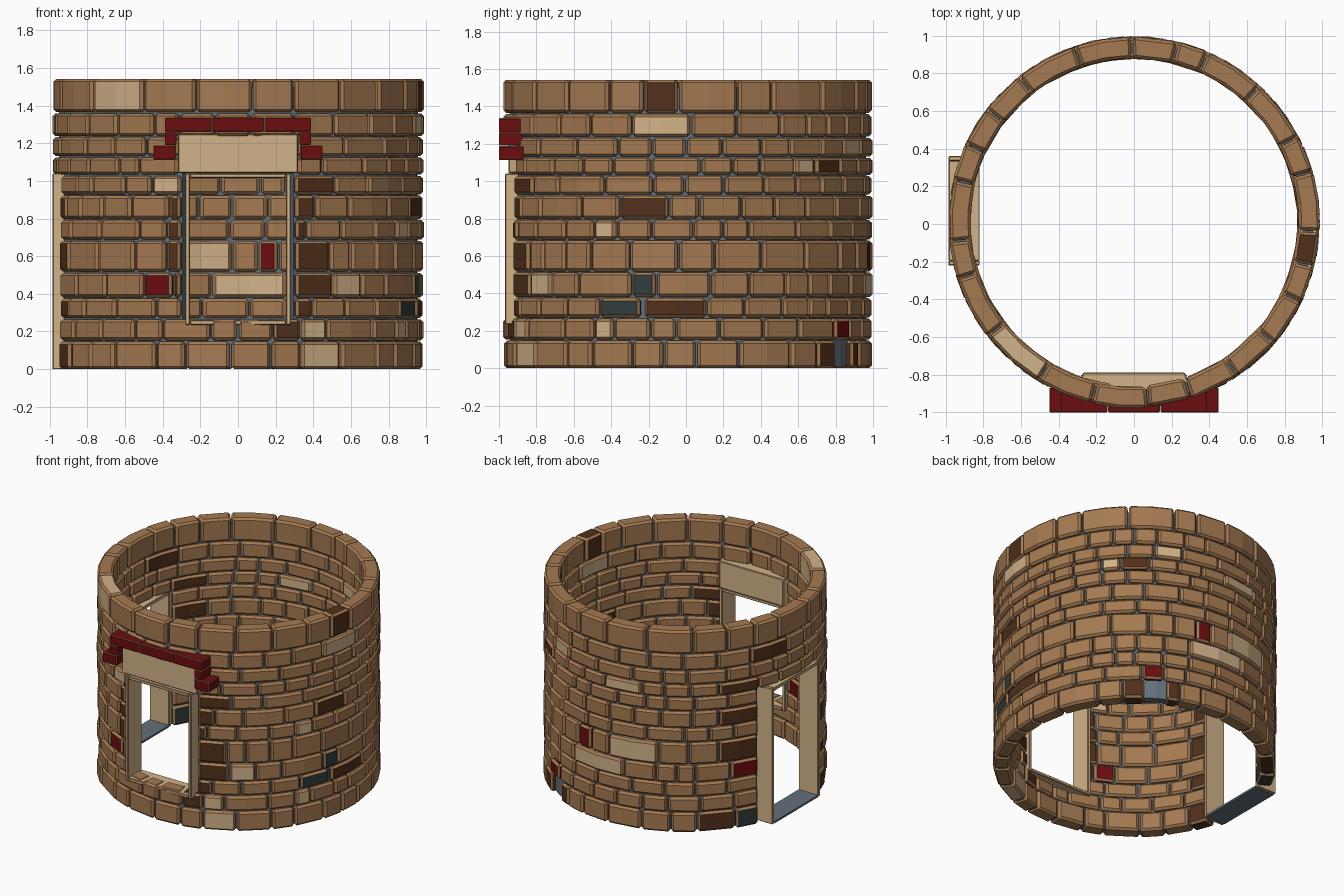
import bpy, bmesh, math, random
from mathutils import Vector

random.seed(7)
cube = bpy.data.objects.get("Cube")
if cube:
    bpy.data.objects.remove(cube, do_unlink=True)


def material(name, color):
    m = bpy.data.materials.new(name)
    m.use_nodes = True
    m.diffuse_color = (*color, 1)
    m.node_tree.nodes["Principled BSDF"].inputs["Base Color"].default_value = (*color, 1)
    return m


materials = [
    material("brown brick", (.376, .195, .084)),
    material("cream stone", (.64, .45, .25)),
    material("dark brown brick", (.085, .03, .011)),
    material("dark red brick", (.15, .004, .005)),
    material("slate brick", (.032, .048, .048)),
    material("grey mortar", (.127, .162, .195)),
]
BROWN, CREAM, DARK, RED, SLATE, MORTAR = range(len(materials))
GAP = None

CENTER_Y = .01
INNER, OUTER = .875, .987
DOOR = (246.5, 285.5)
START = DOOR[1] - 360


def finish(name, bm, bevel=0):
    """Chamfer the sharp edges and turn the bmesh into an object."""
    bmesh.ops.recalc_face_normals(bm, faces=bm.faces)
    if bevel:
        sharp = [e for e in bm.edges if e.calc_face_angle(0) > math.radians(40)]
        bmesh.ops.bevel(bm, geom=sharp, offset=bevel, segments=1,
                        affect='EDGES', clamp_overlap=True)
    mesh = bpy.data.meshes.new(name)
    bm.to_mesh(mesh)
    bm.free()
    for m in materials:
        mesh.materials.append(m)
    obj = bpy.data.objects.new(name, mesh)
    bpy.context.collection.objects.link(obj)
    return obj


def arc_block(bm, a, b, z0, z1, r0, r1, mat):
    """Curved block between two angles, measured from the front towards +x."""
    steps = max(1, round((b - a) / 11))
    rings = []
    for i in range(steps + 1):
        t = math.radians(a + (b - a) * i / steps)
        rings.append([bm.verts.new((r * math.sin(t), CENTER_Y - r * math.cos(t), z))
                      for r, z in ((r0, z0), (r1, z0), (r1, z1), (r0, z1))])
    faces = [bm.faces.new(rings[0]), bm.faces.new(rings[-1][::-1])]
    for p, q in zip(rings, rings[1:]):
        for k in range(4):
            n = (k + 1) % 4
            faces.append(bm.faces.new((p[k], q[k], q[n], p[n])))
    for f in faces:
        f.material_index = mat


def box(bm, lo, hi, mat):
    lo, hi = Vector(lo), Vector(hi)
    verts = bmesh.ops.create_cube(bm, size=1)["verts"]
    for v in verts:
        v.co = (lo + hi) / 2 + v.co * (hi - lo)
    for f in {f for v in verts for f in v.link_faces}:
        f.material_index = mat


# Course heights, bottom to top
levels = [0, .15, .268, .378, .515, .685, .795, .925, 1.03, 1.128, 1.235, 1.362, 1.545]

# Bricks with their own colour, course by course: start angle, end angle, colour
special = {
    0: [(START, -65, DARK), (20, 34, CREAM), (135, 144, DARK), (145, 153, GAP),
        (153, 159, DARK), (220, 236, DARK), (236, 246.5, SLATE)],
    1: [(11, 20, DARK), (20, 29, CREAM), (59, 66, CREAM), (143, 152, RED)],
    2: [(START, -66, DARK), (18, 24, DARK), (61, 75, SLATE), (76, 96, DARK)],
    3: [(-31, -21, RED), (-21, -18, DARK), (18, 31, DARK), (31, 42, CREAM),
        (72, 80, SLATE), (163, 189, CREAM), (234, 246.5, RED)],
    4: [(START, -66, DARK), (-23, -18, DARK), (18, 30, DARK), (166, 173, RED),
        (182, 204, CREAM), (229, 246.5, DARK)],
    5: [(-23, -18, DARK), (18, 22, DARK), (59, 67, CREAM)],
    6: [(START, -68, DARK), (-22, -18, DARK), (18, 25, DARK), (68, 84, DARK),
        (229, 246.5, DARK)],
    7: [(-28, -18, CREAM), (18, 32, DARK)],
    8: [(126, 134, CREAM), (134, 146, DARK), (180, 197, CREAM), (229, 247, DARK)],
    9: [(148, 160, CREAM)],
    10: [(72, 91, CREAM), (243, 262, DARK)],
    11: [(-52, -31, CREAM), (76, 87, DARK)],
}


def fill(a, b, mean):
    """Split a free stretch into brown bricks of uneven length."""
    n = max(1, round((b - a) / mean))
    weights = [random.uniform(.65, 1.35) for _ in range(n)]
    scale = (b - a) / sum(weights)
    for w in weights:
        yield a, a + w * scale, BROWN
        a += w * scale


# Brick courses
for row, (z0, z1) in enumerate(zip(levels, levels[1:])):
    fixed = list(special[row])
    start = START
    if row < 8:
        fixed.append((*DOOR, GAP))
    else:
        start += random.uniform(0, 9)
    if 2 <= row < 8:
        fixed.append((-18, 18, GAP))
    elif row in (8, 9):
        fixed.append((-19, 19, GAP))
    bricks, cursor = [], start
    mean = 15 if row == 11 else 12.5
    for a, b, mat in sorted(fixed, key=lambda s: s[0]):
        if a - cursor > 2:
            bricks += fill(cursor, a, mean)
        bricks.append((a, b, mat))
        cursor = b
    if start + 360 - cursor > 2:
        bricks += fill(cursor, start + 360, mean)
    bm = bmesh.new()
    for a, b, mat in bricks:
        if mat is not GAP:
            push = random.uniform(-.006, .003)
            arc_block(bm, a + .3, b - .3, z0 + .003 * (row > 0), z1 - .003,
                      INNER + push, OUTER + push, mat)
    finish(f"brick_course_{row + 1}", bm, .015)

# Mortar core, left open at the door and window
bm = bmesh.new()
for a, b, z0, z1 in ((START, -18, .01, 1.04), (18, DOOR[0], .01, 1.04),
                     (-18, 18, .01, .24), (START, START + 360, 1.04, 1.5)):
    arc_block(bm, a, b, z0, z1, INNER + .025, OUTER - .032, MORTAR)
finish("mortar_core", bm)

# Window frame
T = .025
bm = bmesh.new()
for side in (-1, 1):
    x0, x1 = sorted((side * .28, side * (.28 - T)))
    box(bm, (x0, -.967, .235), (x1, -.80, 1.04), CREAM)
for z in (.235, 1.04 - T):
    box(bm, (-.28 + T, -.967, z), (.28 - T, -.80, z + T), CREAM)
finish("window_frame", bm, .005)

# Door frame and threshold
bm = bmesh.new()
for y in (-.22, .36 - T):
    box(bm, (-.985, y, 0), (-.82, y + T, 1.04), CREAM)
box(bm, (-.985, -.22 + T, 1.04 - T), (-.82, .36 - T, 1.04), CREAM)
finish("door_frame", bm, .004)
bm = bmesh.new()
box(bm, (-.985, -.22 + T, 0), (-.82, .36 - T, .015), MORTAR)
finish("door_threshold", bm)

# Wedge-shaped lintel over the window
bm = bmesh.new()
box(bm, (-.32, -.95, 1.042), (.32, -.79, 1.25), CREAM)
for v in bm.verts:
    if v.co.y > -.85:
        v.co.x *= .85
finish("window_lintel", bm, .006)

# Stepped red hood above the lintel
bm = bmesh.new()
box(bm, (-.137, -1, 1.26), (.137, -.88, 1.337), RED)
for side in (-1, 1):
    for x0, x1, z0, z1 in ((.141, .388, 1.26, 1.337), (.328, .388, 1.19, 1.26),
                           (.33, .45, 1.112, 1.188)):
        lo, hi = sorted((side * x0, side * x1))
        box(bm, (lo, -1, z0), (hi, -.87, z1), RED)
finish("window_hood", bm, .004)
